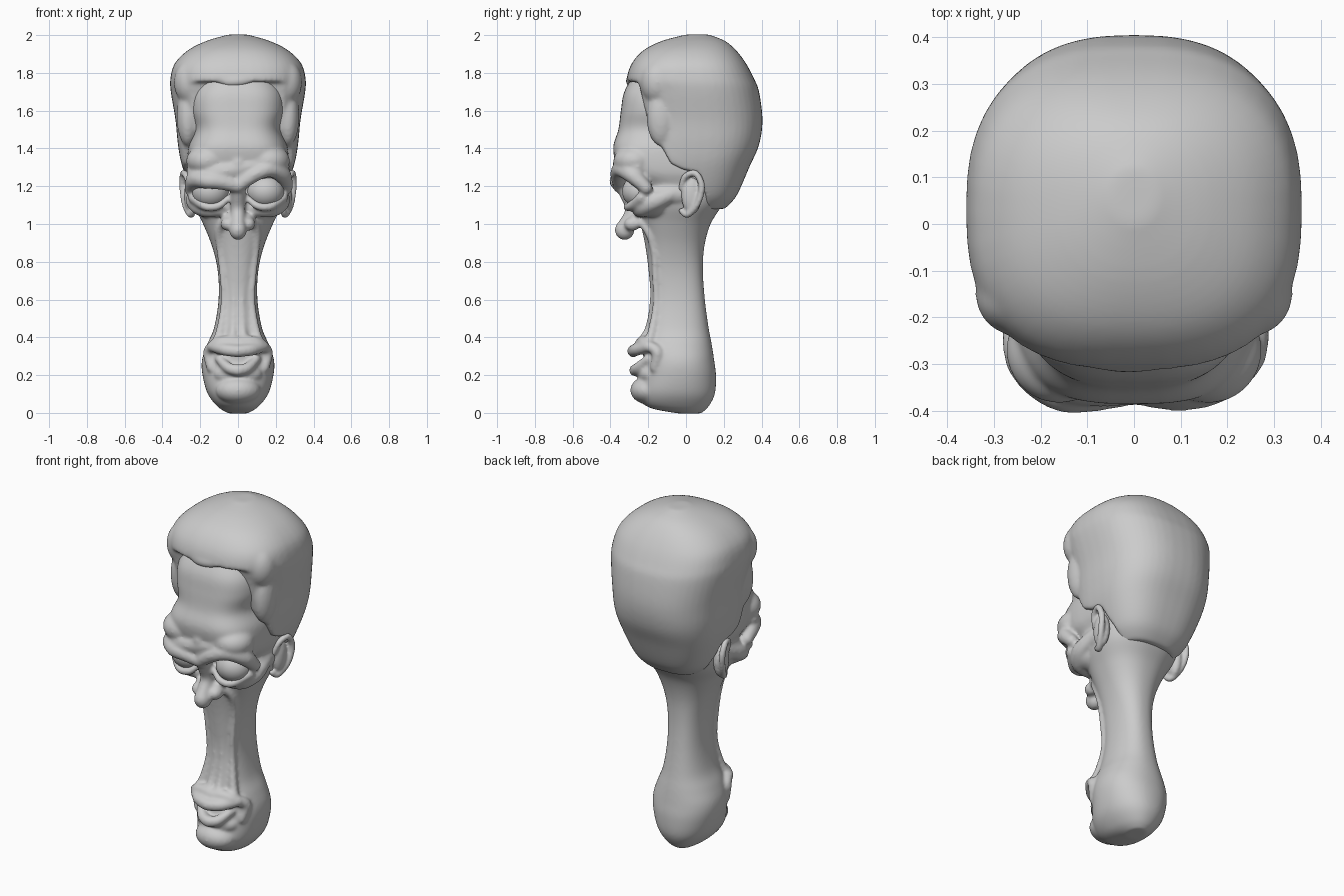
import bpy, bmesh, math
from mathutils import Matrix


def spline(pts, n):
    """Catmull-Rom samples through tuples of any length."""
    out = []
    for i in range(len(pts) - 1):
        a, b, c, d = (pts[max(i - 1, 0)], pts[i], pts[i + 1], pts[min(i + 2, len(pts) - 1)])
        for k in range(n):
            t = k / n
            out.append(tuple(0.5 * (2 * q + (r - p) * t + (2 * p - 5 * q + 4 * r - s) * t * t
                                    + (3 * q - p - 3 * r + s) * t ** 3)
                             for p, q, r, s in zip(a, b, c, d)))
    return out + [pts[-1]]


def loft(bm, sections, n=48):
    """Skin superellipse rings given as (z, half width, y front, y back, exponent)."""
    rings = []
    for z, w, yf, yb, e in spline(sections, 5):
        ring = []
        for i in range(n):
            a = 2 * math.pi * i / n
            c, s = math.cos(a), math.sin(a)
            x = math.copysign(abs(c) ** (2 / e), c) * w
            y = (yf + yb) / 2 + math.copysign(abs(s) ** (2 / e), s) * (yb - yf) / 2
            ring.append(bm.verts.new((x, y, z)))
        rings.append(ring)
    faces = [bm.faces.new(rings[0][::-1]), bm.faces.new(rings[-1])]
    for lo, hi in zip(rings, rings[1:]):
        for i in range(n):
            j = (i + 1) % n
            faces.append(bm.faces.new((lo[i], lo[j], hi[j], hi[i])))
    bmesh.ops.recalc_face_normals(bm, faces=faces)


def blob(bm, pos, rad, sub=3):
    m = Matrix.Translation(pos) @ Matrix.Diagonal((*rad, 1))
    bmesh.ops.create_icosphere(bm, subdivisions=sub, radius=1, matrix=m)


def roll(bm, pts, side=1, n=10):
    """Fleshy roll: overlapping balls along (x, y, z, r) points."""
    for x, y, z, r in spline(pts, n):
        blob(bm, (x * side, y, z), (r, r, r), 2)


def finish(bm, name):
    me = bpy.data.meshes.new(name)
    bm.to_mesh(me)
    bm.free()
    ob = bpy.data.objects.new(name, me)
    bpy.context.collection.objects.link(ob)
    return ob


def bake(ob):
    bpy.ops.object.select_all(action='DESELECT')
    ob.select_set(True)
    bpy.context.view_layer.objects.active = ob
    bpy.ops.object.convert(target='MESH')
    ob.data.shade_smooth()


def fuse(ob, voxel, iters):
    """Merge overlapping volumes into one smooth surface."""
    m = ob.modifiers.new("fuse", 'REMESH')
    m.mode = 'VOXEL'
    m.voxel_size = voxel
    s = ob.modifiers.new("soften", 'SMOOTH')
    s.factor = 0.5
    s.iterations = iters
    bake(ob)


# Skin: long jaw, thin middle, broad forehead
bm = bmesh.new()
loft(bm, [(-.003, .05, -.04, .08, 2), (.03, .105, -.2, .117, 2.2), (.1, .16, -.25, .153, 2.2),
          (.2, .188, -.235, .159, 2.2), (.28, .191, -.225, .149, 2.2), (.36, .165, -.23, .137, 2.2),
          (.45, .127, -.21, .12, 2.3), (.6, .103, -.188, .1, 2.4), (.75, .107, -.198, .09, 2.4),
          (.88, .137, -.215, .097, 2.3), (1.0, .185, -.24, .13, 2.3), (1.1, .232, -.265, .19, 2.4),
          (1.2, .245, -.28, .22, 2.6), (1.28, .268, -.355, .25, 3.2), (1.4, .264, -.386, .27, 3.2),
          (1.5, .23, -.358, .27, 3), (1.6, .254, -.345, .27, 3), (1.7, .245, -.327, .27, 3),
          (1.8, .19, -.27, .25, 2.6)])
# Chin, nose and frown
blob(bm, (0, -.2, .12), (.12, .096, .075))
blob(bm, (0, -.19, .205), (.13, .068, .06))
blob(bm, (0, -.325, .968), (.047, .053, .054))
roll(bm, [(0, -.34, 1.32, .05), (0, -.325, 1.2, .045), (0, -.283, 1.08, .04), (0, -.325, .99, .04)])
for s in (1, -1):
    # Lips
    roll(bm, [(0, -.28, .327, .034), (.07, -.26, .335, .034), (.135, -.2, .352, .03)], s)
    roll(bm, [(0, -.272, .225, .032), (.05, -.255, .238, .03), (.1, -.205, .285, .022)], s)
    # Mouth-corner fold and muzzle
    roll(bm, [(0, -.235, .37, .035), (.07, -.225, .375, .035), (.12, -.21, .362, .03),
              (.155, -.15, .32, .032), (.14, -.165, .24, .028)], s)
    roll(bm, [(.02, -.215, .95, .014), (.022, -.184, .77, .014), (.022, -.178, .6, .015),
              (.025, -.195, .46, .02), (.03, -.23, .38, .026)], s, 16)
    # Long folds from nose to mouth
    roll(bm, [(.05, -.27, 1.035, .024), (.098, -.205, .97, .024), (.095, -.17, .86, .02),
              (.08, -.162, .72, .019), (.075, -.158, .57, .02), (.095, -.18, .43, .025),
              (.12, -.2, .37, .025)], s, 14)
    # Brow mass, nostrils, cheekbones and lower lids
    blob(bm, (s * .16, -.27, 1.335), (.115, .115, .085))
    blob(bm, (s * .056, -.283, 1.0), (.036, .045, .037))
    blob(bm, (s * .165, -.175, 1.12), (.09, .1, .085))
    blob(bm, (s * .21, -.07, 1.16), (.05, .13, .06))
    roll(bm, [(.1, -.25, 1.075, .038), (.18, -.228, 1.085, .05), (.225, -.165, 1.12, .052),
              (.225, -.07, 1.16, .04)], s)
    roll(bm, [(.05, -.29, 1.14, .018), (.1, -.31, 1.097, .022), (.17, -.3, 1.092, .024),
              (.235, -.235, 1.14, .032)], s)
# Raised brow on one side, lowered brow on the other
roll(bm, [(.0, -.35, 1.2, .038), (.09, -.362, 1.262, .04), (.17, -.345, 1.29, .043),
          (.235, -.285, 1.26, .047), (.255, -.21, 1.19, .036)])
roll(bm, [(.0, -.35, 1.2, .038), (-.09, -.362, 1.222, .042), (-.16, -.356, 1.23, .046),
          (-.225, -.295, 1.235, .05), (-.248, -.21, 1.18, .036)])
roll(bm, [(-.23, -.27, 1.28, .045), (-.14, -.33, 1.27, .055), (0, -.335, 1.29, .055),
          (.14, -.31, 1.32, .06), (.225, -.26, 1.3, .05)])
fuse(finish(bm, "skin"), .008, 16)

# Hair volume, cut open over face and ears
bm = bmesh.new()
loft(bm, [(1.08, .17, -.1, .205, 2.6), (1.15, .235, -.2, .268, 2.7), (1.3, .294, -.25, .335, 2.7),
          (1.42, .318, -.27, .387, 2.6), (1.55, .331, -.28, .405, 2.5), (1.7, .356, -.3, .387, 2.5),
          (1.77, .358, -.313, .36, 2.6), (1.85, .335, -.287, .318, 2.6), (1.92, .265, -.225, .265, 2.5),
          (1.97, .165, -.125, .205, 2.3), (2.003, .05, 0, .12, 2)])
hair = finish(bm, "hair")
bm = bmesh.new()
outline = [(.1, 1.0), (.105, 1.15), (.06, 1.27), (-.02, 1.29), (-.08, 1.32), (-.14, 1.43),
           (-.19, 1.5), (-.22, 1.62), (-.25, 1.75), (-.6, 1.76), (-.6, 1.0)]
face = bm.faces.new([bm.verts.new((-.6, y, z)) for y, z in outline])
ext = bmesh.ops.extrude_face_region(bm, geom=[face])
bmesh.ops.translate(bm, vec=(1.2, 0, 0), verts=[v for v in ext["geom"] if isinstance(v, bmesh.types.BMVert)])
bmesh.ops.recalc_face_normals(bm, faces=bm.faces)
cutter = finish(bm, "face_cutter")
cutter.hide_render = True
cut = hair.modifiers.new("cut", 'BOOLEAN')
cut.operation = 'DIFFERENCE'
cut.object = cutter
cut.solver = 'EXACT'
bake(hair)
bpy.data.objects.remove(cutter)
# Wavy fringe and full front corners
bm = bmesh.new()
bm.from_mesh(hair.data)
roll(bm, [(-.11, -.275, 1.77, .02), (-.05, -.288, 1.755, .03), (.03, -.288, 1.76, .03),
          (.1, -.275, 1.785, .02)])
for s in (1, -1):
    blob(bm, (s * .25, -.15, 1.75), (.09, .09, .12))
    blob(bm, (s * .265, -.13, 1.57), (.06, .08, .16))
bm.to_mesh(hair.data)
bm.free()
fuse(hair, .01, 10)

# Ears and eyes
for s, side in ((1, "right"), (-1, "left")):
    bm = bmesh.new()
    blob(bm, (s * .25, .03, 1.15), (.035, .055, .1))
    roll(bm, [(.25, -.025, 1.19, .016), (.272, -.005, 1.25, .018), (.29, .05, 1.268, .018),
              (.293, .083, 1.2, .019), (.282, .062, 1.11, .018), (.252, .01, 1.052, .02),
              (.237, -.025, 1.07, .016)], s)
    fuse(finish(bm, side + "_ear"), .007, 8)
    bm = bmesh.new()
    blob(bm, (s * .145, -.24, 1.172), (.1, .098, .09), 4)
    bake(finish(bm, side + "_eye"))
